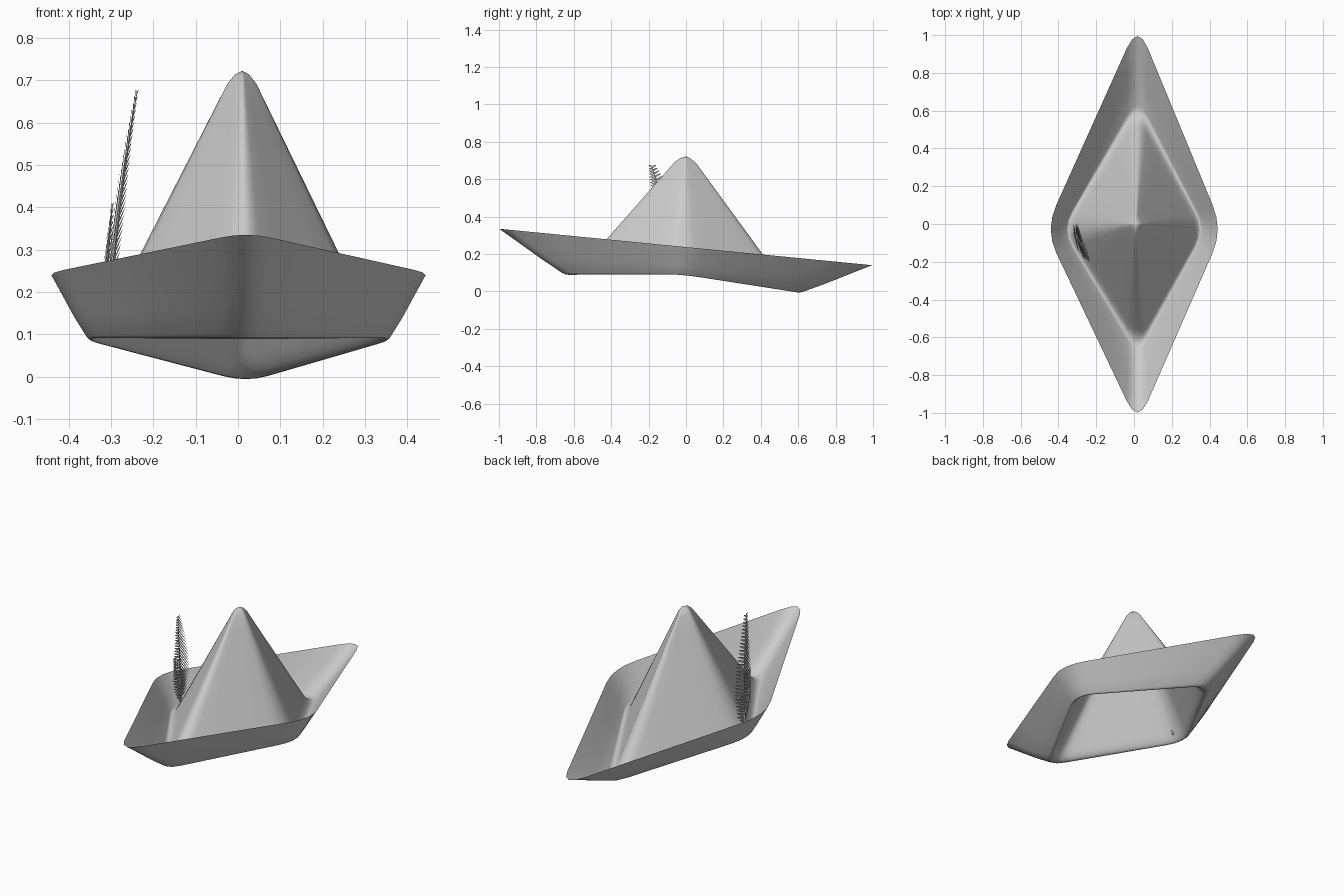
import bpy, bmesh
from mathutils import Vector

default = bpy.data.objects.get("Cube")
if default:
    bpy.data.objects.remove(default)


def finish(name, bm, angle=None):
    mesh = bpy.data.meshes.new(name)
    bm.to_mesh(mesh)
    bm.free()
    obj = bpy.data.objects.new(name, mesh)
    bpy.context.collection.objects.link(obj)
    if angle:
        bpy.ops.object.select_all(action="DESELECT")
        obj.select_set(True)
        bpy.context.view_layer.objects.active = obj
        bpy.ops.object.shade_smooth_by_angle(angle=angle)
    return obj


def bend(a, b, c, t):
    """Quadratic curve from a to c, pulled towards b."""
    return a.lerp(b, t).lerp(b.lerp(c, t), t)


def diamond(front, back, side, z_front, z_side, z_back):
    """Four corners: front, left, back, right."""
    return [Vector((0.02, front, z_front)), Vector((side, -0.03, z_side)),
            Vector((0.02, back, z_back)), Vector((-side, -0.03, z_side))]


def rounded(corners, cut, steps=4, straight=3):
    """Closed outline through the corners with each corner rounded off."""
    points = []
    for i, corner in enumerate(corners):
        before, after = corners[i - 1], corners[(i + 1) % 4]
        start, end = corner.lerp(before, cut), corner.lerp(after, cut)
        points += [bend(start, corner, end, s / steps) for s in range(steps + 1)]
        following = after.lerp(corner, cut)
        points += [end.lerp(following, s / (straight + 1)) for s in range(1, straight + 1)]
    return points


# Hat: one sheet running from the brim edge, down to the fold, up to the peak
brim = diamond(-1.06, 1.06, 0.47, 0.341, 0.24, 0.134)
fold = diamond(-0.66, 0.62, 0.372, 0.065, 0.075, -0.03)
peak = Vector((0.01, 0, 0.76))


def level(a, b, t):
    return [p.lerp(q, t) for p, q in zip(a, b)]


tops = [peak] * 4
outer, inner = level(fold, brim, 0.13), level(fold, tops, 0.1)
rings = [rounded(level(brim, fold, t), 0.12) for t in (0, 0.3, 0.6)]
for s in range(7):
    ring = [bend(a, b, c, s / 6) for a, b, c in zip(outer, fold, inner)]
    rings.append(rounded(ring, 0.14))
for t in (0.25, 0.45, 0.65, 0.8, 0.9):
    rings.append(rounded(level(fold, tops, t), 0.15))
rings.append([p - Vector((0, 0, 0.012)) for p in rounded(level(fold, tops, 0.95), 0.2)])

bm = bmesh.new()
loops = [[bm.verts.new(p) for p in ring] for ring in rings]
count = len(loops[0])
for low, high in zip(loops, loops[1:]):
    for i in range(count):
        j = (i + 1) % count
        bm.faces.new((low[i], low[j], high[j], high[i]))
tip = bm.verts.new((0.01, 0, 0.722))
for i in range(count):
    bm.faces.new((loops[-1][i], loops[-1][(i + 1) % count], tip))
finish("hat", bm, angle=1.2)


# Feathers: a tapered quill with two rows of thin pointed barbs
def feather(name, root, middle, end, barbs, reach):
    bm = bmesh.new()
    previous = None
    for s in range(9):
        centre = bend(root, middle, end, s / 8)
        r = 0.006 * (1 - s / 9)
        ring = [bm.verts.new(centre + Vector(d) * r)
                for d in ((1, 0, 0), (0, 1, 0), (-1, 0, 0), (0, -1, 0))]
        if previous:
            for i in range(4):
                j = (i + 1) % 4
                bm.faces.new((previous[i], previous[j], ring[j], ring[i]))
        else:
            bm.faces.new(ring[::-1])
        previous = ring
    bm.faces.new(previous)
    for k in range(barbs):
        t = 0.08 + 0.92 * k / (barbs - 1)
        base = bend(root, middle, end, t)
        size = reach * min(1, 0.25 + 1.3 * (1 - t), 0.5 + 2 * t)
        for side in (Vector((0.22, -1, 0.5)), Vector((-0.08, 1, 0.5))):
            half = Vector((0.001, 0, 0.006))
            shape = (base - half, base + side * size * 0.6 - half * 0.8,
                     base + side * size, base + side * size * 0.6 + half * 0.8,
                     base + half)
            bm.faces.new([bm.verts.new(p) for p in shape])
    finish(name, bm)


feather("tall_feather", Vector((-0.31, -0.05, 0.12)), Vector((-0.285, -0.1, 0.4)),
        Vector((-0.24, -0.18, 0.665)), 30, 0.09)
feather("short_feather", Vector((-0.318, -0.05, 0.13)), Vector((-0.31, -0.08, 0.27)),
        Vector((-0.297, -0.13, 0.4)), 16, 0.07)
